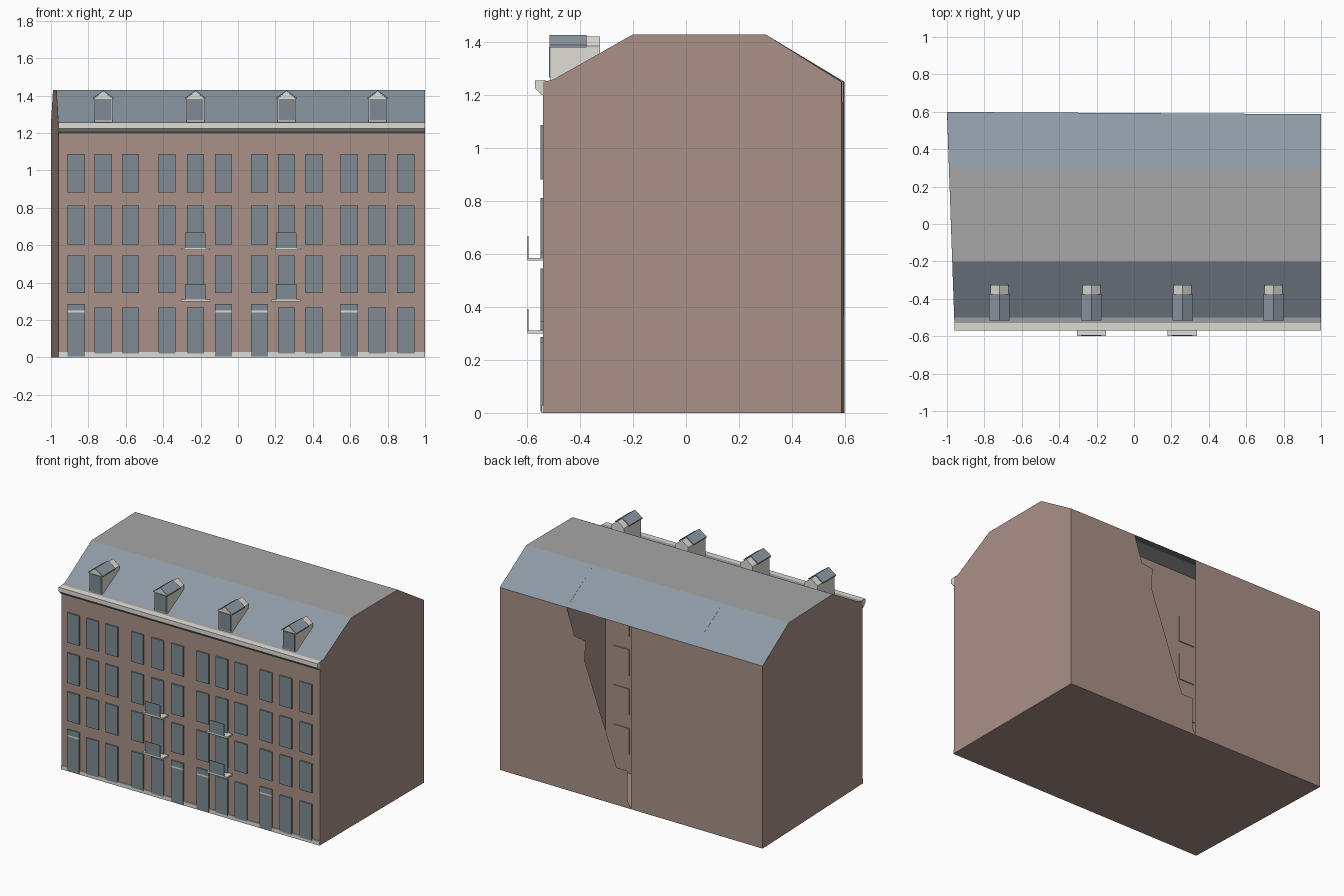
import bpy, bmesh
from mathutils import Vector

cube = bpy.data.objects.get("Cube")
if cube:
    bpy.data.objects.remove(cube, do_unlink=True)


def material(name, r, g, b):
    m = bpy.data.materials.new(name)
    m.use_nodes = True
    m.diffuse_color = (r, g, b, 1)
    m.node_tree.nodes["Principled BSDF"].inputs["Base Color"].default_value = (r, g, b, 1)
    return m


BRICK = material("brick", 0.40, 0.285, 0.245)
SLATE = material("slate", 0.27, 0.32, 0.375)
FLAT = material("flat_roof_grey", 0.38, 0.38, 0.38)
GLASS = material("window_glass", 0.21, 0.26, 0.29)
CREAM = material("cream_trim", 0.74, 0.73, 0.67)

FRONT, EAVE, RIDGE = -0.54, 1.25, 1.43
RIDGE_FRONT, RIDGE_BACK = -0.2, 0.3


def left_x(y):
    # the left end wall splays outward towards the back
    return -0.96 - 0.035 * (y - FRONT)


def back_y(x):
    return 0.593 - 0.006 * x


def mesh(name, verts, faces, mats, solid=False):
    me = bpy.data.meshes.new(name)
    me.from_pydata([tuple(v) for v in verts], [], faces)
    for m in mats:
        me.materials.append(m)
    if solid:
        bm = bmesh.new()
        bm.from_mesh(me)
        bmesh.ops.recalc_face_normals(bm, faces=bm.faces)
        bm.to_mesh(me)
        bm.free()
    ob = bpy.data.objects.new(name, me)
    bpy.context.collection.objects.link(ob)
    return ob


def polygon(name, verts, mat):
    return mesh(name, verts, [list(range(len(verts)))], [mat])


def box(name, x0, x1, y0, y1, z0, z1, mat):
    return prism(name, [(y0, z0), (y1, z0), (y1, z1), (y0, z1)], x0, x1, mat)


def prism(name, profile, x0, x1, mat):
    # closed (y, z) profile run along x
    n = len(profile)
    verts = [(x, y, z) for x in (x0, x1) for y, z in profile]
    faces = [list(range(n)), list(range(n, 2 * n))]
    faces += [[i, (i + 1) % n, n + (i + 1) % n, n + i] for i in range(n)]
    return mesh(name, verts, faces, [mat], True)


# Outer walls
def gable(x_at, back):
    pts = [(FRONT, 0), (back, 0), (back, EAVE), (RIDGE_BACK, RIDGE),
           (RIDGE_FRONT, RIDGE), (-0.5, EAVE + 0.01), (FRONT, EAVE)]
    return [(x_at(y), y, z) for y, z in pts]


polygon("right_end_wall", gable(left_x, back_y(-1))[::-1], BRICK)
polygon("left_end_wall", gable(lambda y: 1, back_y(1)), BRICK)
xl = left_x(FRONT)
polygon("front_wall", [(xl, FRONT, 0), (1, FRONT, 0), (1, FRONT, EAVE), (xl, FRONT, EAVE)], BRICK)
polygon("base", [(xl, FRONT, 0), (-1, back_y(-1), 0), (1, back_y(1), 0), (1, FRONT, 0)], BRICK)

# Back wall, with a jagged opening into a covered light well
opening = [(0.49, EAVE), (0.43, 1.07), (0.346, 1.06), (0.354, 0.92),
           (0.11, 0.255), (0.027, 0.255), (0.027, 0.05), (0, 0)]
polygon("back_wall_solid", [(x, back_y(x), z) for x, z in
                            [(0, 0), (-1, 0), (-1, EAVE), (0, EAVE)]], BRICK)
polygon("back_wall_broken", [(x, back_y(x), z) for x, z in
                             [(1, 0), *opening[::-1], (1, EAVE)]], BRICK)

# Light well walls and window panels
WELL, DEEP = 0.49, 0.17
polygon("well_rear", [(WELL, DEEP, 0), (-WELL, DEEP, 0), (-WELL, DEEP, RIDGE), (WELL, DEEP, RIDGE)], BRICK)
for side in (1, -1):
    b = back_y(side * WELL)
    pts = [(DEEP, 0), (DEEP, RIDGE), (RIDGE_BACK, RIDGE), (b, EAVE), (b, 0)]
    verts = [(side * WELL, y, z) for y, z in pts]
    polygon("well_side", verts if side > 0 else verts[::-1], BRICK)
    for z in (0.13, 0.40, 0.67, 0.94):
        x = side * 0.37 - (0.0 if side > 0 else -0.09)
        box("well_window", x - 0.06, x + 0.06, DEEP, DEEP + 0.006, z, z + 0.18, BRICK)


# Roof: gutter strip, front slope, flat top, back slope
def roof_strip(name, a, b, mat):
    (y0, z0), (y1, z1) = a, b
    at_back = y1 > 0.5
    right_end = (1, back_y(1) if at_back else y1, z1)
    left_end = (left_x(y1), back_y(-1) if at_back else y1, z1)
    polygon(name, [(left_x(y0), y0, z0), (1, y0, z0), right_end, left_end], mat)


gutter = (-0.5, EAVE + 0.01)
roof_strip("gutter", (-0.54, EAVE + 0.006), gutter, FLAT)
roof_strip("front_roof_slope", gutter, (RIDGE_FRONT, RIDGE), SLATE)
roof_strip("flat_roof", (RIDGE_FRONT, RIDGE), (RIDGE_BACK, RIDGE), FLAT)
roof_strip("back_roof_slope", (RIDGE_BACK, RIDGE), (0.593, EAVE), SLATE)

# Cornice and plinth
prism("cornice", [(FRONT, 1.2), (-0.55, 1.207), (-0.57, 1.225), (-0.57, 1.255),
                  (-0.53, 1.257), (-0.53, 1.2)], xl, 1, CREAM)
box("cornice_shadow_board", xl, 1, -0.549, FRONT, 1.203, 1.222, GLASS)
box("plinth", xl, 1, FRONT - 0.006, FRONT, 0, 0.028, CREAM)

# Windows and doors: four groups of three columns
groups = [(-0.865, -0.72, -0.575), (-0.38, -0.228, -0.077),
          (0.115, 0.26, 0.405), (0.595, 0.745, 0.897)]
doors = (-0.865, -0.077, 0.115, 0.595)
W = 0.046
for group in groups:
    for x in group:
        for z0, z1 in ((0.345, 0.545), (0.605, 0.812), (0.882, 1.087)):
            box("window", x - W, x + W, FRONT - 0.009, FRONT, z0, z1, GLASS)
        if x in doors:
            box("door", x - W, x + W, FRONT - 0.009, FRONT, 0.005, 0.24, GLASS)
            box("door_lintel", x - W, x + W, FRONT - 0.009, FRONT, 0.24, 0.25, CREAM)
            box("fanlight", x - W, x + W, FRONT - 0.009, FRONT, 0.25, 0.287, GLASS)
        else:
            box("ground_window", x - W, x + W, FRONT - 0.009, FRONT, 0.02, 0.268, GLASS)

# Balconies with a front panel and a tall glazed door behind
for x in (-0.228, 0.258):
    for z in (0.3, 0.575):
        box("balcony_slab", x - 0.078, x + 0.078, -0.598, FRONT, z, z + 0.011, CREAM)
        box("balcony_panel", x - 0.055, x + 0.055, -0.598, -0.594, z + 0.011, z + 0.093, GLASS)
        box("balcony_door", x - W, x + W, FRONT - 0.009, FRONT, z + 0.011, z + 0.07, GLASS)

# Dormers: cream walls, glazed front, ridged slate cap
for x in (-0.72, -0.228, 0.26, 0.747):
    h, y0, y1, z0, z1, top = 0.048, -0.512, -0.375, 1.255, 1.385, 1.422
    outline = [(x - h, z0), (x + h, z0), (x + h, z1), (x, top), (x - h, z1)]
    n = len(outline)
    mesh("dormer_body", [(px, y, z) for y in (y0, y1 + 0.05) for px, z in outline],
         [list(range(n)), list(range(n, 2 * n))] +
         [[i, (i + 1) % n, n + (i + 1) % n, n + i] for i in range(n)], [CREAM], True)
    box("dormer_window", x - h + 0.004, x + h - 0.004, y0 - 0.005, y0, z0 + 0.012, z1 - 0.003, GLASS)
    for s in (-1, 1):
        pts = [(x, top + 0.006), (x + s * 0.055, z1 + 0.004), (x + s * 0.055, z1 - 0.004), (x, top)]
        verts = [(px, y, z) for y in (y0 - 0.004, y1) for px, z in pts]
        faces = [[0, 1, 2, 3], [4, 5, 6, 7]] + [[i, (i + 1) % 4, 4 + (i + 1) % 4, 4 + i] for i in range(4)]
        mesh("dormer_roof", verts, faces, [SLATE], True)
